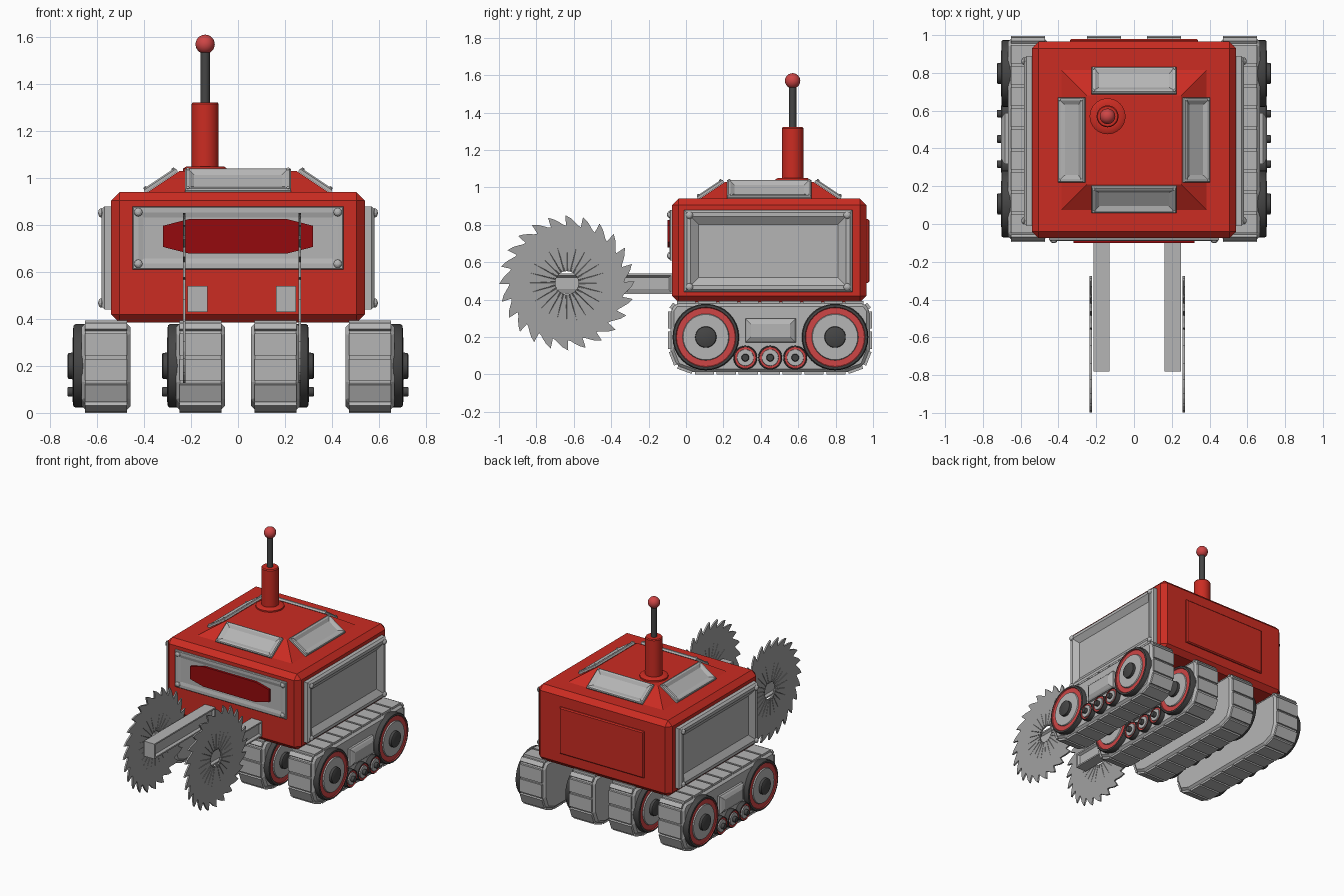
import bpy, bmesh, math
from mathutils import Matrix, Vector

if "Cube" in bpy.data.objects:
    bpy.data.objects.remove(bpy.data.objects["Cube"])


def material(name, rgb):
    m = bpy.data.materials.new(name)
    m.use_nodes = True
    m.diffuse_color = (*rgb, 1)
    m.node_tree.nodes["Principled BSDF"].inputs["Base Color"].default_value = (*rgb, 1)
    return m


RED = material("red paint", (0.6, 0.025, 0.016))
DARK_RED = material("dark red visor", (0.3, 0.003, 0.004))
TRIM = material("light red trim", (0.62, 0.06, 0.06))
GREY = material("light grey metal", (0.46, 0.46, 0.46))
STEEL = material("blade steel", (0.36, 0.36, 0.36))
DARK = material("dark rubber", (0.06, 0.06, 0.06))

X, Y, Z = Vector((1, 0, 0)), Vector((0, 1, 0)), Vector((0, 0, 1))
MID_Y = 0.445


def frame(loc, xdir, normal):
    """Matrix whose local z points along normal and local x along xdir."""
    n, x = normal.normalized(), xdir.normalized()
    m = Matrix((x, n.cross(x), n)).transposed().to_4x4()
    return Matrix.Translation(loc) @ m


def finish(name, bm, mats, matrix=None, bevel=0, smooth=False):
    bmesh.ops.recalc_face_normals(bm, faces=bm.faces)
    me = bpy.data.meshes.new(name)
    bm.to_mesh(me)
    bm.free()
    ob = bpy.data.objects.new(name, me)
    bpy.context.collection.objects.link(ob)
    for m in mats:
        me.materials.append(m)
    if matrix:
        ob.matrix_world = matrix
    if bevel:
        mod = ob.modifiers.new("bevel", "BEVEL")
        mod.width, mod.segments = bevel, 1
    if smooth:
        bpy.ops.object.select_all(action="DESELECT")
        ob.select_set(True)
        bpy.context.view_layer.objects.active = ob
        bpy.ops.object.shade_smooth_by_angle(angle=math.radians(35))
    return ob


def add_box(bm, size, loc=(0, 0, 0), rot=Matrix()):
    m = Matrix.Translation(loc) @ rot @ Matrix.Diagonal((*size, 1))
    return bmesh.ops.create_cube(bm, size=1, matrix=m)["verts"]


def box(name, size, loc, mat, bevel=0):
    bm = bmesh.new()
    add_box(bm, size, loc)
    return finish(name, bm, [mat], bevel=bevel)


def panel(name, matrix, w, h, t, rim, slope, depth, bolt=0, mat=GREY):
    """Plate with a sloped recess (negative depth) or raised centre, and corner bolts."""
    bm = bmesh.new()
    add_box(bm, (w, h, t), (0, 0, t / 2))
    bmesh.ops.bevel(bm, geom=[e for e in bm.edges if all(v.co.z > t / 2 for v in e.verts)],
                    offset=t * 0.3, segments=1, affect="EDGES")
    face = max(bm.faces, key=lambda f: f.calc_center_median().z)
    if rim:
        bmesh.ops.inset_region(bm, faces=[face], thickness=rim)
    bmesh.ops.inset_region(bm, faces=[face], thickness=slope, depth=depth)
    if bolt:
        for sx in (-1, 1):
            for sy in (-1, 1):
                c = (sx * (w / 2 - bolt * 1.4), sy * (h / 2 - bolt * 1.4), t)
                bmesh.ops.create_uvsphere(bm, u_segments=12, v_segments=6, radius=bolt,
                                          matrix=Matrix.Translation(c) @ Matrix.Diagonal((1, 1, 0.7, 1)))
    return finish(name, bm, [mat], matrix)


def lathe(name, rings, mats, matrix, seg=32):
    """Spin (radius, height, material) rings around local z."""
    bm = bmesh.new()
    loops = [[bm.verts.new((r * math.cos(a), r * math.sin(a), h))
              for a in (2 * math.pi * i / seg for i in range(seg))] for r, h, _ in rings]
    for k in range(len(rings) - 1):
        for i in range(seg):
            j = (i + 1) % seg
            f = bm.faces.new((loops[k][i], loops[k][j], loops[k + 1][j], loops[k + 1][i]))
            f.material_index = rings[k + 1][2]
    bm.faces.new(loops[0])
    bm.faces.new(loops[-1]).material_index = rings[-1][2]
    return finish(name, bm, mats, matrix, smooth=True)


# Hull
box("hull", (1.08, 1.04, 0.555), (0, MID_Y, 0.6625), RED, bevel=0.035)
panel("back_hatch", frame((0, 0.955, 0.66), -X, Y), 0.68, 0.34, 0.025, 0, 0.015, 0, mat=RED)

# Sloped roof
bm = bmesh.new()
for v in add_box(bm, (0.8, 0.77, 0.1), (0, 0, 0.98)):
    if v.co.z > 0.98:
        v.co.x *= 0.25 / 0.4
        v.co.y *= 0.235 / 0.385
finish("roof", bm, [RED], Matrix.Translation((0, MID_Y, 0)))

# Roof panels and side panels
for name, out, half in (("front", -Y, 0.31), ("back", Y, 0.31), ("left", X, 0.325), ("right", -X, 0.325)):
    normal = out * 0.1 + Z * 0.15
    centre = Vector((0, MID_Y, 0.982)) + out * half
    panel(name + "_roof_panel", frame(centre, Z.cross(out), normal),
          0.45, 0.165, 0.02, 0.016, 0.03, -0.012, bolt=0.008)
for name, s in (("left", 1), ("right", -1)):
    panel(name + "_side_panel", frame((s * 0.535, 0.44, 0.66), Y * s, X * s),
          0.9, 0.44, 0.047, 0.03, 0.06, -0.03, bolt=0.02)

# Face plate and visor
panel("face_plate", frame((0, -0.073, 0.745), X, -Y), 0.9, 0.27, 0.016, 0.03, 0.03, -0.006, bolt=0.018)
bm = bmesh.new()
outline = [(-0.32, -0.045), (-0.21, -0.073), (0.21, -0.073), (0.32, -0.045),
           (0.32, 0.045), (0.21, 0.073), (-0.21, 0.073), (-0.32, 0.045)]
base = bm.faces.new([bm.verts.new((x, y, 0)) for x, y in outline])
top = bmesh.ops.extrude_face_region(bm, geom=[base])["geom"]
bmesh.ops.translate(bm, vec=(0, 0, 0.02), verts=[g for g in top if isinstance(g, bmesh.types.BMVert)])
finish("visor", bm, [DARK_RED], frame((0, -0.08, 0.752), X, -Y))

# Antenna
at = Matrix.Translation((-0.14, 0.57, 0))
lathe("antenna_mast", [(0.095, 1.02, 0), (0.095, 1.04, 0), (0.08, 1.05, 0), (0.058, 1.05, 0),
                       (0.058, 1.315, 0), (0.053, 1.322, 0)], [RED], at)
lathe("antenna_rod", [(0.02, 1.3, 0), (0.02, 1.55, 0)], [DARK], at, 16)
bm = bmesh.new()
bmesh.ops.create_uvsphere(bm, u_segments=24, v_segments=12, radius=0.041)
finish("antenna_ball", bm, [TRIM], at @ Matrix.Translation((0, 0, 1.57)), smooth=True)

# Saw arms and toothed blades
TEETH = 24
TOOTH = [(0, 0.305), (0.25, 0.312), (0.5, 0.328), (0.75, 0.345), (1.08, 0.362), (0.92, 0.335), (0.88, 0.315)]
for name, arm_x, blade_x in (("right", -0.173, -0.229), ("left", 0.205, 0.263)):
    bm = bmesh.new()
    add_box(bm, (0.085, 0.71, 0.11), (arm_x, -0.425, 0.485))
    for f in [f for f in bm.faces if abs(f.normal.x) > 0.9]:
        bmesh.ops.inset_region(bm, faces=[f], thickness=0.015)
        bmesh.ops.inset_region(bm, faces=[f], thickness=0.015, depth=-0.015)
    finish(name + "_saw_arm", bm, [GREY])
    bm = bmesh.new()
    outer, inner = [], []
    for i in range(TEETH):
        for k, (frac, r) in enumerate(TOOTH):
            a = 2 * math.pi * (i + frac) / TEETH
            b = 2 * math.pi * (i + k / len(TOOTH)) / TEETH
            outer.append(bm.verts.new((r * math.cos(a), r * math.sin(a), 0)))
            inner.append(bm.verts.new((0.062 * math.cos(b), 0.062 * math.sin(b), 0)))
    for i in range(len(outer)):
        j = (i + 1) % len(outer)
        bm.faces.new((inner[i], outer[i], outer[j], inner[j]))
    blade = finish(name + "_saw_blade", bm, [STEEL], frame((blade_x, -0.637, 0.49), Y, X))
    mod = blade.modifiers.new("thickness", "SOLIDIFY")
    mod.thickness, mod.offset = 0.012, 0

# Crawler tracks: belt, treads, wheels
BELT = [(-0.41, 0.012), (0.41, 0.012), (0.5, 0.045), (0.533, 0.13), (0.533, 0.345), (0.505, 0.382),
        (-0.505, 0.382), (-0.533, 0.345), (-0.533, 0.13), (-0.5, 0.045)]
WHEEL = [(1, -0.02, 0), (1, 0.03, 0), (0.97, 0.038, 0), (0.9, 0.04, 0), (0.88, 0.034, 1), (0.7, 0.034, 1),
         (0.68, 0.042, 2), (0.32, 0.042, 2), (0.31, 0.06, 0), (0.27, 0.064, 0)]
for name, cx, s in (("outer_right", -0.562, -1), ("inner_right", -0.16, -1),
                    ("inner_left", 0.16, 1), ("outer_left", 0.562, 1)):
    place = Matrix.Translation((cx, 0.45, 0))
    bm = bmesh.new()
    base = bm.faces.new([bm.verts.new((-0.105, y, z)) for y, z in BELT])
    ext = bmesh.ops.extrude_face_region(bm, geom=[base])["geom"]
    bmesh.ops.translate(bm, vec=(0.21, 0, 0), verts=[g for g in ext if isinstance(g, bmesh.types.BMVert)])
    finish(name + "_track_belt", bm, [GREY], place, bevel=0.018)

    bm = bmesh.new()
    for (y0, z0), (y1, z1) in zip(BELT, BELT[1:] + BELT[:1]):
        length = math.hypot(y1 - y0, z1 - z0)
        count = max(1, round(length / 0.11))
        rot = Matrix.Rotation(math.atan2(z1 - z0, y1 - y0), 4, "X")
        for i in range(count):
            t = (i + 0.5) / count
            add_box(bm, (0.18, length / count - 0.014, 0.024),
                    (0, y0 + (y1 - y0) * t, z0 + (z1 - z0) * t), rot)
    finish(name + "_track_treads", bm, [GREY], place)

    side = cx + s * 0.1
    for label, y, z, r in (("front_wheel", 0.106, 0.2, 0.178), ("back_wheel", 0.797, 0.2, 0.178),
                           ("roller_1", 0.317, 0.09, 0.064), ("roller_2", 0.45, 0.09, 0.064),
                           ("roller_3", 0.584, 0.09, 0.064)):
        rings = [(q * r, h, m) for q, h, m in WHEEL]
        lathe(name + "_" + label, rings, [DARK, TRIM, GREY], frame((side, y, z), Y * s, X * s))
    panel(name + "_track_cover", frame((side, 0.452, 0.235), Y * s, X * s),
          0.27, 0.13, 0.03, 0, 0.03, 0.012)
